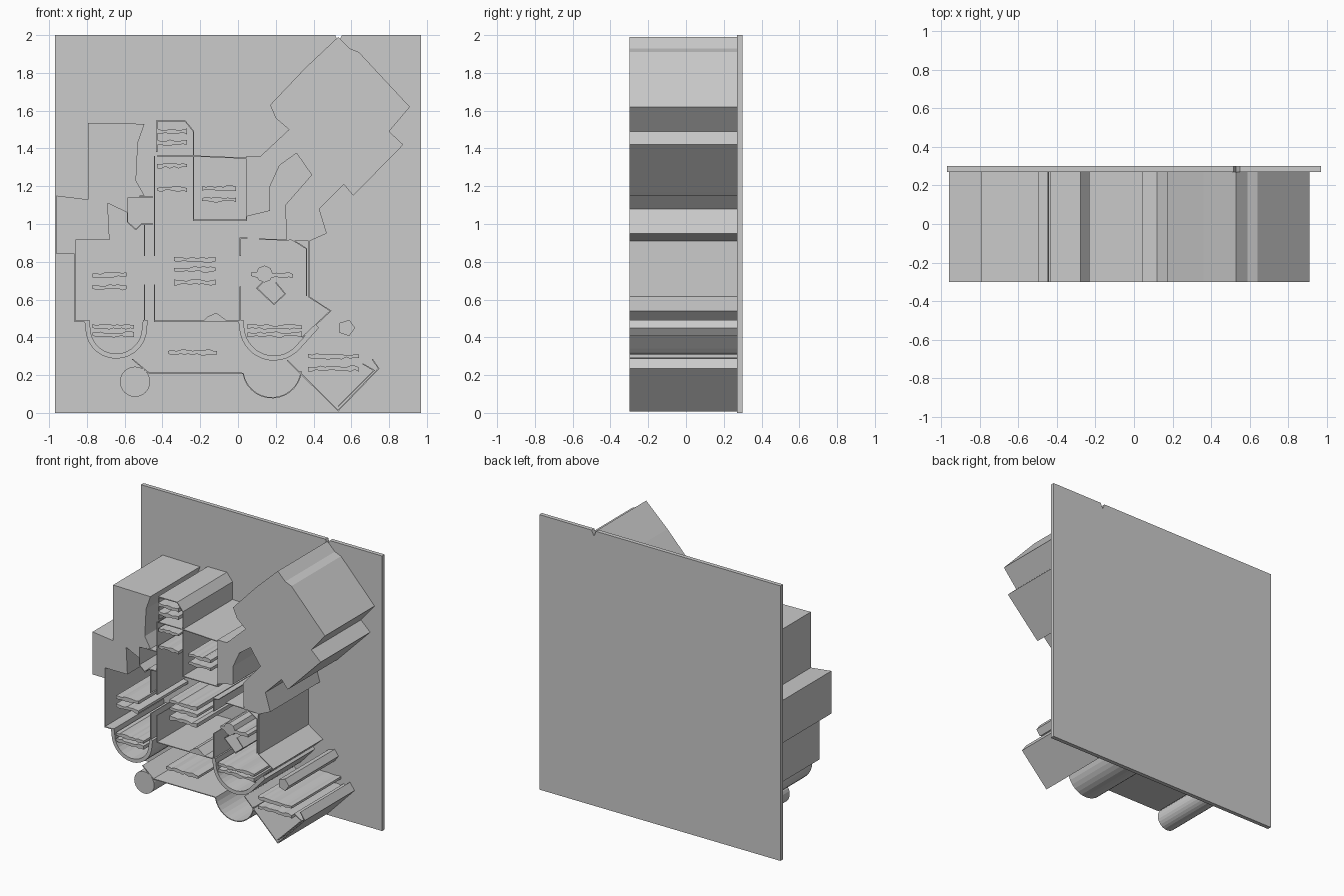
import bpy, bmesh, math, random
from mathutils import Vector

if "Cube" in bpy.data.objects:
    bpy.data.objects.remove(bpy.data.objects["Cube"])

random.seed(4)
FRONT, PLATE, BACK = -0.3, 0.27, 0.3


def prism(name, pts, y0=FRONT, y1=PLATE):
    """Close an x-z outline and extrude it along y."""
    bm = bmesh.new()
    face = bm.faces.new([bm.verts.new((x, y0, z)) for x, z in pts])
    ext = bmesh.ops.extrude_face_region(bm, geom=[face], use_keep_orig=True)
    verts = [g for g in ext["geom"] if isinstance(g, bmesh.types.BMVert)]
    bmesh.ops.translate(bm, verts=verts, vec=(0, y1 - y0, 0))
    bmesh.ops.recalc_face_normals(bm, faces=bm.faces)
    me = bpy.data.meshes.new(name)
    bm.to_mesh(me)
    bm.free()
    ob = bpy.data.objects.new(name, me)
    bpy.context.collection.objects.link(ob)
    return ob


def wall(name, pts, t=0.006):
    """Thin wall that follows an open x-z path, with mitred corners."""
    p = [Vector(q) for q in pts]
    left, right = [], []
    for i, q in enumerate(p):
        a = (q - p[i - 1]).normalized() if i else (p[1] - q).normalized()
        b = (p[i + 1] - q).normalized() if i < len(p) - 1 else a
        n = Vector((-a.y - b.y, a.x + b.x)).normalized()
        n *= t / 2 / max(0.5, n.dot(Vector((-a.y, a.x))))
        left.append(q + n)
        right.append(q - n)
    return prism(name, left + right[::-1])


def arc(cx, cz, r, a0, a1, n=14):
    return [(cx + r * math.cos(math.radians(a0 + (a1 - a0) * i / n)),
             cz + r * math.sin(math.radians(a0 + (a1 - a0) * i / n))) for i in range(n + 1)]


def strips(name, x0, x1, *heights, h=0.034):
    """Ragged-edged raised bars stacked inside a room."""
    n = max(3, round((x1 - x0) / 0.022))
    xs = [x0 + (x1 - x0) * i / n for i in range(n + 1)]
    for z in heights:
        lo = [(x, z - h / 2 + random.uniform(0, h * .35)) for x in xs]
        hi = [(x, z + h / 2 - random.uniform(0, h * .35)) for x in reversed(xs)]
        prism(name, lo + hi)


# Back plate with its small chipped notch
prism("back_plate", [(-.97, 0), (.97, 0), (.97, 2), (.55, 2), (.53, 1.96), (.515, 2), (-.97, 2)],
      PLATE, BACK)

# Solid angled wing, and the passage that links it to the house
prism("angled_wing", [
    (.53, 1.99), (.59, 1.93), (.64, 1.91), (.91, 1.62), (.80, 1.49), (.875, 1.42), (.63, 1.17),
    (.61, 1.15), (.56, 1.21), (.43, 1.08), (.47, .95), (.38, .91), (.257, .915), (.25, 1.10),
    (.39, 1.26), (.31, 1.375), (.22, 1.31), (.17, 1.20), (.17, 1.07), (.045, 1.04), (.045, 1.36),
    (.12, 1.36), (.27, 1.5), (.20, 1.56), (.17, 1.63), (.36, 1.83)])

# Solid upper left block
prism("upper_left_block", [
    (-.96, 1.15), (-.795, 1.13), (-.795, 1.535), (-.495, 1.53), (-.53, 1.43), (-.54, 1.23),
    (-.495, 1.15), (-.585, 1.14), (-.585, 1.06), (-.69, 1.11), (-.68, .915), (-.865, .915),
    (-.865, .84), (-.96, .84)])

# Left room
wall("left_room_wall", [(-.863, .915), (-.863, .485), (-.80, .485)])
wall("left_partition", [(-.495, .68), (-.495, .485)])
wall("closet_wall", [(-.585, 1.143), (-.585, 1.01), (-.54, .97), (-.51, 1.0), (-.45, 1.0)])
wall("closet_top", [(-.585, 1.143), (-.45, 1.143)])
wall("left_partition_upper", [(-.495, .83), (-.495, 1.0)])

# Central rooms
wall("hall_wall", [(-.443, 1.36), (-.443, .83)])
wall("upper_room_wall", [(-.43, 1.38), (-.43, 1.545), (-.28, 1.545), (-.235, 1.49), (-.235, 1.36),
                         (-.43, 1.36)])
wall("middle_room_wall", [(.12, 1.345), (-.235, 1.36), (-.235, 1.02), (.045, 1.02), (.045, 1.05)])
wall("great_room_wall", [(-.443, .68), (-.443, .485), (.012, .485), (.012, .67)])
wall("great_room_jamb", [(.012, .83), (.012, .925), (.05, .925)])

# Right room
wall("right_room_top", [(.11, .92), (.27, .915)])
wall("right_room_wall", [(.375, .91), (.375, .615), (.49, .54), (.34, .40)])
wall("right_room_inner", [(.29, .915), (.362, .87), (.362, .62)])

# Porch edge running into the curved steps, and the corner room
wall("porch_edge", [(-.56, .285), (-.47, .21), (.02, .21)] + arc(.18, .235, .155, 190, 355))
wall("corner_room_wall", [(.26, .28), (.53, .012), (.745, .235), (.71, .285)])
wall("corner_room_lining", [(.53, .035), (.72, .225), (.66, .26)])

# Curved bays closing each front room
wall("left_bay", [(-.80, .49)] + arc(-.645, .45, .15, 180, 360) + [(-.49, .49)], .026)
wall("right_bay", [(.015, .49)] + arc(.19, .46, .17, 185, 320) + [(.42, .46)], .026)

# Round turret
prism("turret", arc(-.545, .165, .08, 0, 345, 23))

# Mantel, counter, table and garden post
prism("mantel", [(-.19, .482), (-.05, .482), (-.115, .53), (-.16, .51)])
wall("counter", [(.13, .69), (.10, .66), (.19, .575), (.25, .63), (.20, .69)])
prism("round_table", arc(.14, .735, .045, 0, 315, 7))
prism("garden_post", arc(.575, .45, .045, 0, 288, 4))

# Ragged raised bars lying in the rooms
strips("left_room_bar", -.77, -.59, .73, .665)
strips("great_room_bar", -.34, -.12, .81, .76, .69)
strips("right_room_bar", .07, .29, .73)
strips("middle_room_bar", -.19, -.01, 1.19, 1.13)
strips("hall_bar", -.43, -.27, 1.185, 1.31, 1.43, 1.49)
strips("porch_bar", -.37, -.11, .32)
strips("left_bay_bar", -.77, -.55, .455, .415)
strips("right_bay_bar", .05, .34, .455, .415)
strips("corner_bar", .37, .64, .30, .235)
